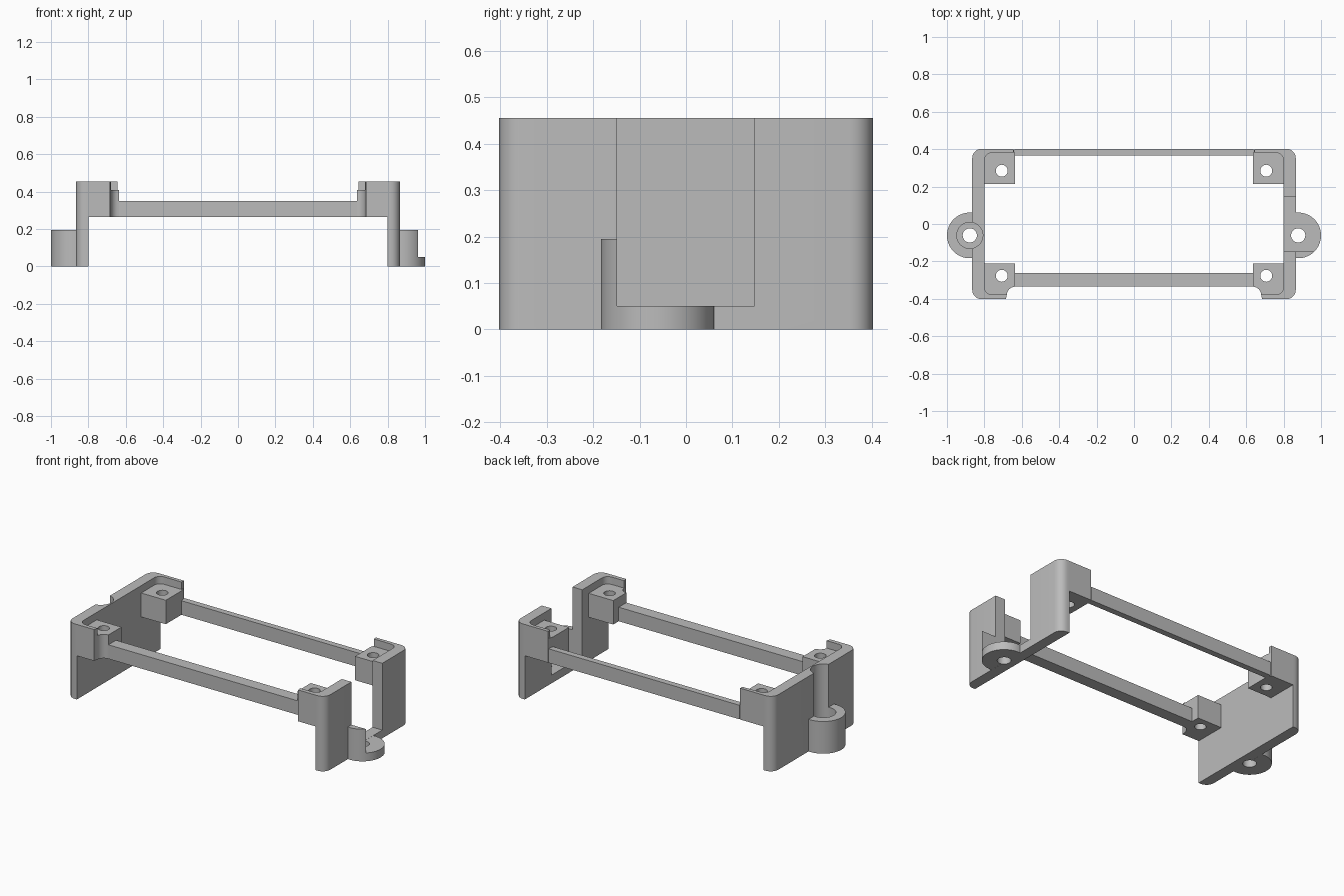
import bpy
import bmesh
from math import cos, sin, radians

cube = bpy.data.objects.get("Cube")
if cube:
    bpy.data.objects.remove(cube, do_unlink=True)

GREY = (0.5, 0.5, 0.5, 1.0)
grey = bpy.data.materials.new("plain grey")
grey.use_nodes = True
grey.diffuse_color = GREY
grey.node_tree.nodes["Principled BSDF"].inputs["Base Color"].default_value = GREY

# Main dimensions
TOP, UNDER, FLOOR, BAR_TOP = 0.455, 0.265, 0.41, 0.35
OUT, INN, DEPTH = 0.865, 0.80, 0.402
LUG_X, LUG_Y, LUG_TOP, SEAT = 0.878, -0.061, 0.195, 0.05


def arc(cx, cy, r, start, end, n):
    angles = [radians(start + (end - start) * i / n) for i in range(n + 1)]
    return [(cx + r * cos(a), cy + r * sin(a)) for a in angles]


def rect(x0, x1, y0, y1):
    return [(x0, y0), (x1, y0), (x1, y1), (x0, y1)]


def prism(name, outline, z0, z1, side=1):
    """Extrude a plan outline upwards; side=-1 mirrors it in x."""
    bm = bmesh.new()
    face = bm.faces.new([bm.verts.new((side * x, y, z0)) for x, y in outline])
    grown = bmesh.ops.extrude_face_region(bm, geom=[face])["geom"]
    for v in grown:
        if isinstance(v, bmesh.types.BMVert):
            v.co.z = z1
    bmesh.ops.recalc_face_normals(bm, faces=bm.faces)
    mesh = bpy.data.meshes.new(name)
    bm.to_mesh(mesh)
    bm.free()
    mesh.materials.append(grey)
    obj = bpy.data.objects.new(name, mesh)
    bpy.context.collection.objects.link(obj)
    return obj


def activate(obj):
    bpy.ops.object.select_all(action="DESELECT")
    obj.select_set(True)
    bpy.context.view_layer.objects.active = obj


def cut(obj, outline, z0, z1, side=1):
    """Subtract a prism from a part."""
    cutter = prism("cutter", outline, z0, z1, side)
    cutter.hide_render = True
    mod = obj.modifiers.new("cut", "BOOLEAN")
    mod.operation, mod.solver, mod.object = "DIFFERENCE", "EXACT", cutter
    activate(obj)
    bpy.ops.object.modifier_apply(modifier=mod.name)
    bpy.data.objects.remove(cutter, do_unlink=True)


def circle(x, y, r):
    return arc(x, y, r, 0, 360, 32)[:-1]


def smooth(obj):
    activate(obj)
    bpy.ops.object.shade_smooth_by_angle(angle=radians(30))


R = 0.05
WALL = ([(INN, -DEPTH)] + arc(OUT - R, R - DEPTH, R, -90, 0, 6)
        + arc(OUT - R, DEPTH - R, R, 0, 90, 6) + [(INN, DEPTH)])
LUG = arc(LUG_X, LUG_Y, 0.122, -96, 96, 32)
WINDOW = rect(0.7, 1.1, -0.148, 0.147)

# Corner blocks: the front ones curve back to meet the front bar
FRONT_BLOCK = ([(INN, -DEPTH), (INN, -0.21), (0.635, -0.21), (0.635, -0.335)]
               + arc(0.635, -0.38, 0.045, 90, 15, 5) + [(0.685, -DEPTH)])
BACK_BLOCK = rect(0.635, INN, 0.215, 0.365) + []
BACK_BLOCK = [(INN, 0.215), (0.635, 0.215), (0.635, 0.365),
              (0.645, DEPTH), (INN, DEPTH)]

# Raised rims, with a rounded inner corner
F = 0.04
FRONT_RIM = ([(INN, -DEPTH), (0.685, -DEPTH), (0.68, -0.377)]
             + arc(INN - F, F - 0.377, F, -90, 0, 6))
BACK_RIM = ([(INN, DEPTH), (0.645, DEPTH), (0.645, 0.38)]
            + arc(INN - F, 0.38 - F, F, 90, 0, 6))

for side, word in ((1, "left"), (-1, "right")):
    # End wall and screw lug
    wall = prism(word + "_end_wall", WALL, 0, TOP, side)
    lug = prism(word + "_screw_lug", LUG, 0, LUG_TOP, side)
    for part in (wall, lug):
        cut(part, circle(LUG_X, LUG_Y, 0.038), -0.1, SEAT + 0.01, side)
        if side > 0:
            cut(part, WINDOW, SEAT, 0.6, side)
        else:
            cut(part, circle(LUG_X, LUG_Y, 0.07), SEAT, 0.6, side)
        smooth(part)

    # Corner blocks with screw holes, and their rims
    for end, block, rim, hole_y in (("front", FRONT_BLOCK, FRONT_RIM, -0.277),
                                    ("back", BACK_BLOCK, BACK_RIM, 0.285)):
        corner = prism(f"{end}_{word}_corner_block", block, UNDER, FLOOR, side)
        cut(corner, circle(0.707, hole_y, 0.032), 0.1, 0.6, side)
        smooth(corner)
        smooth(prism(f"{end}_{word}_rim", rim, FLOOR, TOP, side))

# Long bars joining the two ends
prism("front_bar", rect(-0.635, 0.635, -0.335, -0.262), UNDER, BAR_TOP)
prism("back_bar", rect(-0.64, 0.64, 0.365, DEPTH), UNDER, BAR_TOP)
